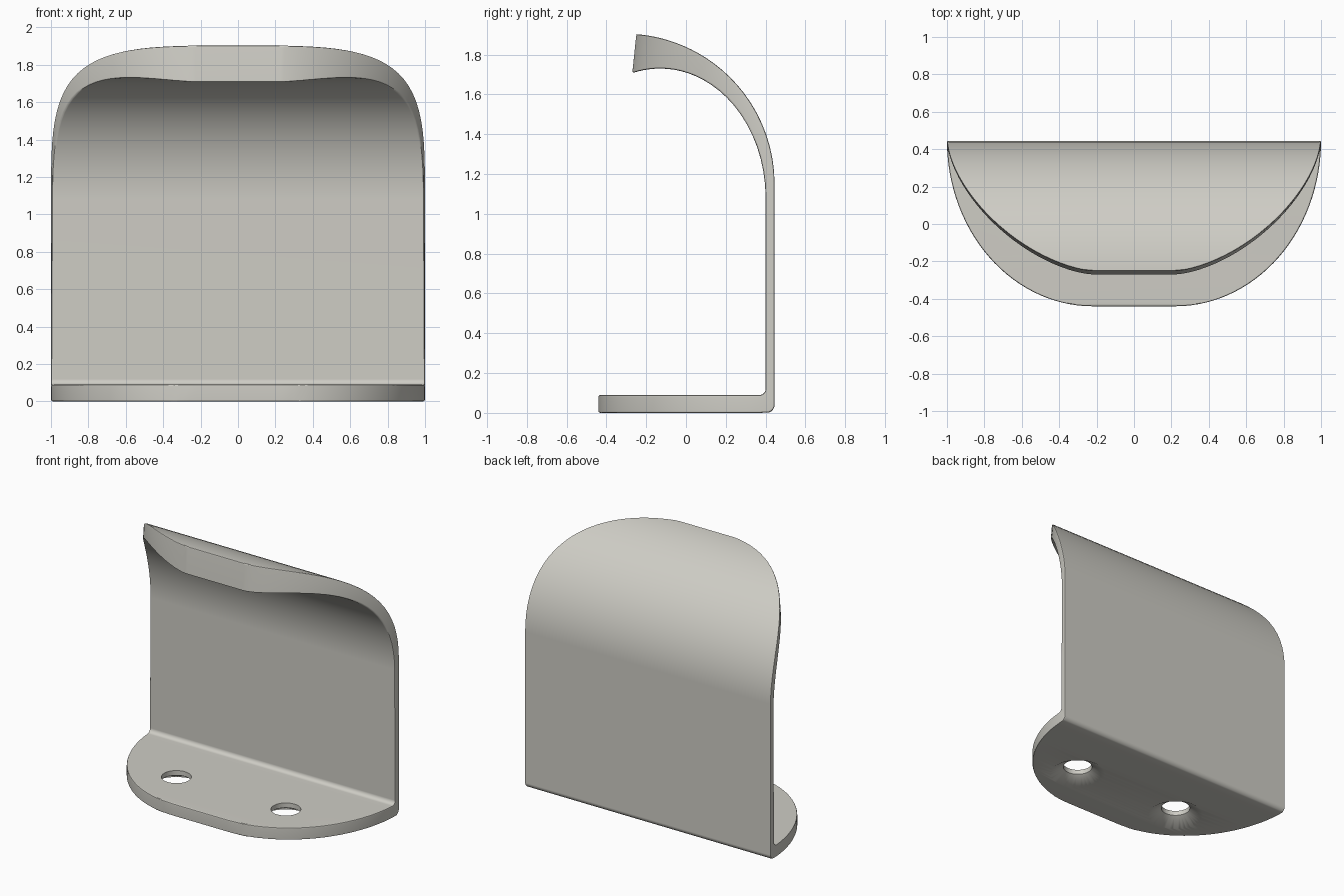
import bpy, bmesh, math

if "Cube" in bpy.data.objects:
    bpy.data.objects.remove(bpy.data.objects["Cube"])

mat = bpy.data.materials.new("warm light grey")
mat.diffuse_color = (0.62, 0.61, 0.56, 1)
mat.use_nodes = True
mat.node_tree.nodes["Principled BSDF"].inputs["Base Color"].default_value = mat.diffuse_color


def width(y, depth, p):
    """Half width of the D-shaped plan outline at a given y."""
    s = min(1.0, max(0.0, (0.445 - y) / depth))
    return 0.22 + 0.78 * max(0.0, 1 - s ** p) ** (1 / p)


def base_w(y):
    return width(y, 0.885, 2.0)


def lip_w(y):
    return width(y, 0.695, 1.6)


# each station: outer (y, z, half width), inner (y, z, half width)
stations = []

# base plate, front to back
N = 28
for i in range(N + 1):
    a = math.radians(90 + (5 - 90) * i / N)
    y = 0.445 - 0.885 * math.sin(a)
    stations.append(((y, 0.0, base_w(y)), (y, 0.09, base_w(y))))

# rounded bend between base and wall
for i in range(1, 6):
    b = math.radians(90 * i / 5)
    yo, zo = 0.405 + 0.04 * math.sin(b), 0.04 - 0.04 * math.cos(b)
    yi, zi = 0.37 + 0.03 * math.sin(b), 0.12 - 0.03 * math.cos(b)
    stations.append(((yo, zo, base_w(yo)), (yi, zi, base_w(yi))))

# wall and curved hood, thickening towards the lip
for i in range(N + 1):
    t = math.sin(math.pi / 2 * i / N)
    a, b = math.radians(85.4 * t), math.radians(105.3 * t)
    yo, zo = -0.31 + 0.755 * math.cos(a), 1.15 + 0.755 * math.sin(a)
    yi, zi = -0.13 + 0.53 * math.cos(b), 1.08 + 0.65 * math.sin(b)
    stations.append(((yo, zo, lip_w(yo)), (yi, zi, lip_w(yi + 0.02 * t))))

# loft the stations into one closed sheet
bm = bmesh.new()
rings = []
for (yo, zo, wo), (yi, zi, wi) in stations:
    rings.append([bm.verts.new(c) for c in
                  ((-wo, yo, zo), (wo, yo, zo), (wi, yi, zi), (-wi, yi, zi))])
for r, s in zip(rings, rings[1:]):
    for k in range(4):
        bm.faces.new((r[k], r[(k + 1) % 4], s[(k + 1) % 4], s[k]))
bm.faces.new(rings[0])
bm.faces.new(rings[-1])
bmesh.ops.recalc_face_normals(bm, faces=bm.faces)
me = bpy.data.meshes.new("curved_bracket")
bm.to_mesh(me)
bm.free()
me.materials.append(mat)
bracket = bpy.data.objects.new("curved_bracket", me)
bpy.context.collection.objects.link(bracket)

# countersunk screw hole cutters
bm = bmesh.new()
SEG = 40
for cx in (-0.445, 0.445):
    loops = []
    for r, z in ((0.207, -0.01), (0.1, 0.055), (0.1, 0.2)):
        loops.append([bm.verts.new((cx + r * math.cos(2 * math.pi * k / SEG),
                                    -0.08 + r * math.sin(2 * math.pi * k / SEG), z))
                      for k in range(SEG)])
    for lo, hi in zip(loops, loops[1:]):
        for k in range(SEG):
            n = (k + 1) % SEG
            bm.faces.new((lo[k], lo[n], hi[n], hi[k]))
    bm.faces.new(loops[0])
    bm.faces.new(loops[-1])
bmesh.ops.recalc_face_normals(bm, faces=bm.faces)
cm = bpy.data.meshes.new("hole_cutter")
bm.to_mesh(cm)
bm.free()
cm.materials.append(mat)
cutter = bpy.data.objects.new("hole_cutter", cm)
bpy.context.collection.objects.link(cutter)
cutter.hide_render = True

# soften edges, cut the holes, smooth the shading
bev = bracket.modifiers.new("soft_edges", 'BEVEL')
bev.width = 0.009
bev.segments = 2
bev.limit_method = 'ANGLE'
bev.angle_limit = math.radians(50)
bev.use_clamp_overlap = False
cut = bracket.modifiers.new("holes", 'BOOLEAN')
cut.operation = 'DIFFERENCE'
cut.solver = 'EXACT'
cut.object = cutter
bpy.context.view_layer.objects.active = bracket
bracket.select_set(True)
bpy.ops.object.modifier_apply(modifier="soft_edges")
bpy.ops.object.modifier_apply(modifier="holes")
bpy.data.objects.remove(cutter)
bpy.ops.object.shade_smooth_by_angle(angle=math.radians(35))
wn = bracket.modifiers.new("weighted_normals", 'WEIGHTED_NORMAL')
wn.keep_sharp = True
